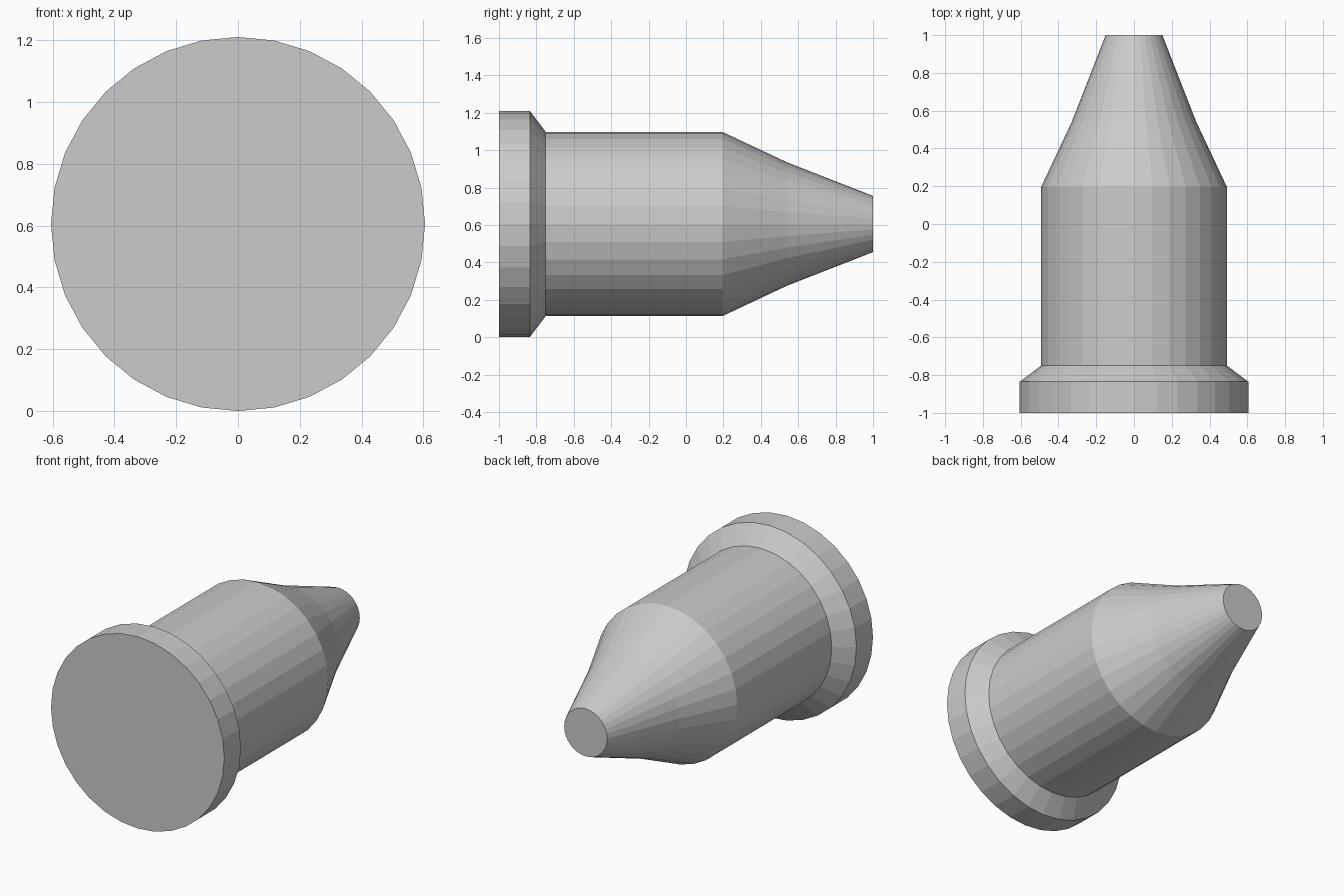
import bpy, bmesh
from math import sin, cos, tau

if "Cube" in bpy.data.objects:
    bpy.data.objects.remove(bpy.data.objects["Cube"])

SIDES = 32
CENTRE_Z = 0.605

# (y, radius) from the flanged base to the blunt tip
PROFILE = [(-1.0, 0.605), (-0.835, 0.605), (-0.75, 0.4925),
           (0.195, 0.4925), (0.54, 0.33), (1.0, 0.15)]


def lathe_along_y(name, profile):
    bm = bmesh.new()
    rings = [[bm.verts.new((r * sin(tau * i / SIDES), y,
                            CENTRE_Z + r * cos(tau * i / SIDES)))
              for i in range(SIDES)] for y, r in profile]
    # side walls
    for a, b in zip(rings, rings[1:]):
        for i in range(SIDES):
            j = (i + 1) % SIDES
            bm.faces.new((a[i], a[j], b[j], b[i]))
    # flat end caps
    bm.faces.new(rings[0])
    bm.faces.new(rings[-1])
    bmesh.ops.recalc_face_normals(bm, faces=bm.faces)
    mesh = bpy.data.meshes.new(name)
    bm.to_mesh(mesh)
    bm.free()
    obj = bpy.data.objects.new(name, mesh)
    bpy.context.collection.objects.link(obj)
    return obj


# one continuous flat-shaded shell: flange, barrel and tapered nose
lathe_along_y("flanged_nozzle", PROFILE)
